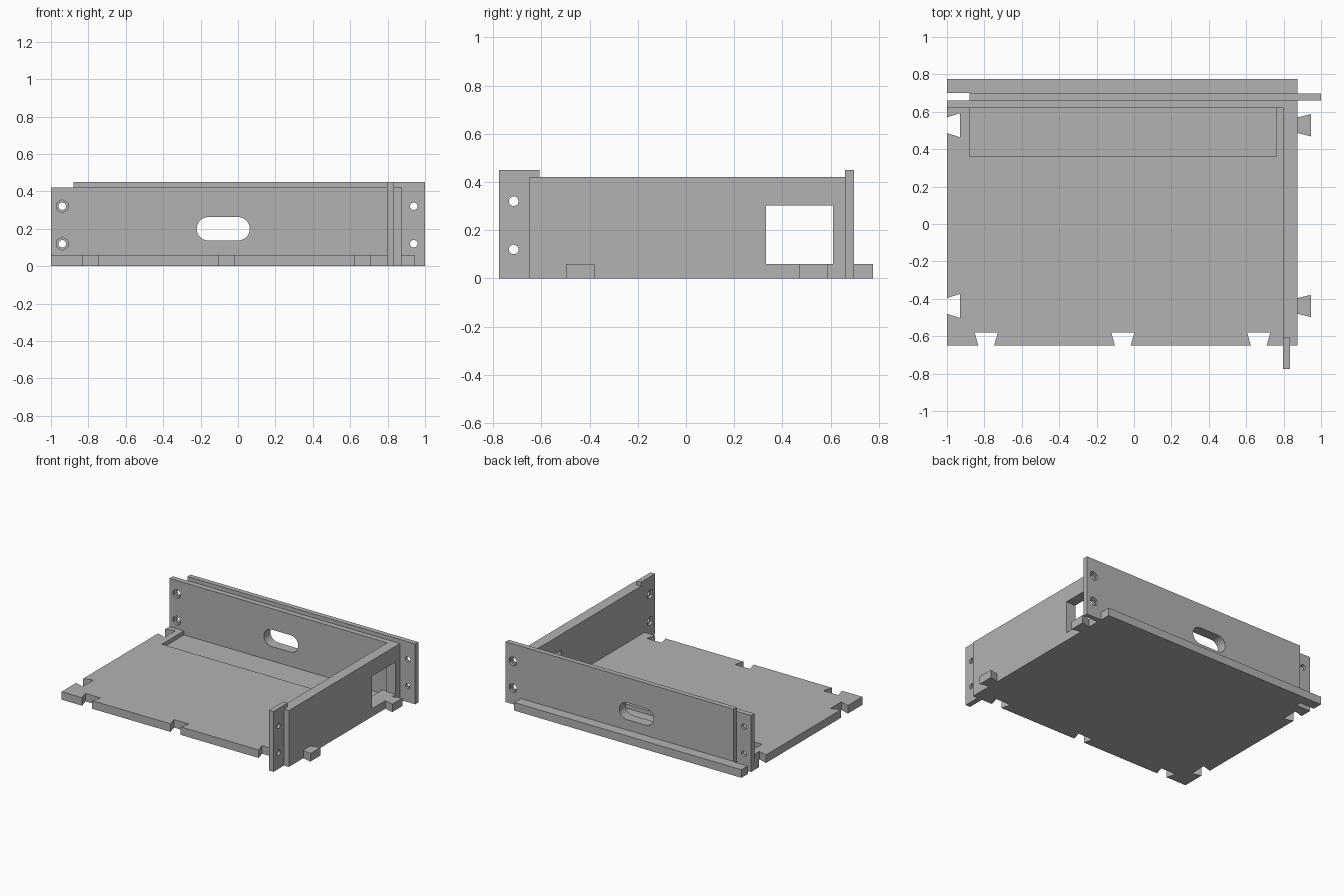
import bpy, bmesh
from math import sin, cos, pi
from mathutils import Matrix, Vector

cube = bpy.data.objects.get("Cube")
if cube:
    bpy.data.objects.remove(cube, do_unlink=True)

grey = bpy.data.materials.new("plain grey")
grey.use_nodes = True
grey.diffuse_color = (0.45, 0.45, 0.45, 1)
grey.node_tree.nodes["Principled BSDF"].inputs["Base Color"].default_value = grey.diffuse_color

# Where the two profile coordinates and the depth go, for each extrusion axis
PLACE = {"x": lambda a, b, d: (d, a, b),
         "y": lambda a, b, d: (a, d, b),
         "z": lambda a, b, d: (a, b, d)}


def prism(name, profile, axis, start, end):
    """Extrude a closed profile along an axis."""
    bm = bmesh.new()
    face = bm.faces.new([bm.verts.new(PLACE[axis](a, b, start)) for a, b in profile])
    step = Vector(PLACE[axis](0, 0, end - start))
    new = bmesh.ops.extrude_face_region(bm, geom=[face], use_keep_orig=True)["geom"]
    bmesh.ops.translate(bm, vec=step, verts=[v for v in new if isinstance(v, bmesh.types.BMVert)])
    bmesh.ops.recalc_face_normals(bm, faces=bm.faces)
    mesh = bpy.data.meshes.new(name)
    bm.to_mesh(mesh)
    bm.free()
    mesh.materials.append(grey)
    obj = bpy.data.objects.new(name, mesh)
    bpy.context.collection.objects.link(obj)
    return obj


def rect(a0, a1, b0, b1):
    return [(a0, b0), (a1, b0), (a1, b1), (a0, b1)]


def ring(a, b, radius, sides, turn=0.0):
    return [(a + radius * cos(2 * pi * i / sides + turn),
             b + radius * sin(2 * pi * i / sides + turn)) for i in range(sides)]


def cut(target, *shape):
    """Subtract a prism from a part."""
    cutter = prism("cutter", *shape)
    cutter.hide_render = True
    mod = target.modifiers.new("cut", "BOOLEAN")
    mod.operation, mod.solver, mod.object = "DIFFERENCE", "EXACT", cutter
    bpy.context.view_layer.objects.active = target
    bpy.ops.object.modifier_apply(modifier=mod.name)
    bpy.data.objects.remove(cutter, do_unlink=True)


def bolt_holes(target, position, axis, nut_face=None, inward=1):
    """A pair of round holes, with hexagonal nut pockets on one face."""
    for z in (0.12, 0.32):
        cut(target, ring(position, z, 0.02, 24), axis, -2, 2)
        if nut_face is not None:
            cut(target, ring(position, z, 0.035, 6, pi / 6), axis,
                nut_face - 0.02 * inward, nut_face + 0.018 * inward)


# Main sizes
LEFT, RIGHT, FRONT, BACK = -1.0, 0.875, -0.65, 0.775
FLOOR, TOP, HIGH = 0.06, 0.42, 0.45
JOINT = 0.07
JOINT_Y = (-0.438, 0.528)
JOINT_X = (-0.79, -0.06, 0.667)

# Base plate with dovetail sockets on the right and front edges, tabs on the left
outline = [(LEFT, FRONT)]
for x in JOINT_X:
    outline += [(x - 0.042, FRONT), (x - 0.062, FRONT + JOINT),
                (x + 0.062, FRONT + JOINT), (x + 0.042, FRONT)]
outline.append((RIGHT, FRONT))
for y in JOINT_Y:
    outline += [(RIGHT, y - 0.042), (RIGHT + JOINT, y - 0.059),
                (RIGHT + JOINT, y + 0.059), (RIGHT, y + 0.042)]
outline += [(RIGHT, BACK), (LEFT, BACK)]
# Slot that takes the neighbouring back panel
outline += [(LEFT, 0.7), (-0.88, 0.7), (-0.88, 0.66), (LEFT, 0.66)]
for y in reversed(JOINT_Y):
    outline += [(LEFT, y + 0.042), (LEFT + JOINT, y + 0.064),
                (LEFT + JOINT, y - 0.064), (LEFT, y - 0.042)]
base = prism("base_plate", outline, "z", 0, FLOOR)

# Shallow pocket in the floor in front of the back wall
cut(base, rect(-0.88, 0.76, 0.36, 0.62), "z", 0.03, 0.2)

# Back wall: two offset layers
back_inner = prism("back_wall_inner", rect(LEFT, RIGHT, FLOOR, TOP), "y", 0.62, 0.66)
back_outer = prism("back_wall_outer",
                   [(-0.88, FLOOR), (RIGHT, FLOOR), (RIGHT, 0), (1, 0), (1, HIGH), (-0.88, HIGH)],
                   "y", 0.66, 0.697)

# Rounded cable slot through both layers
slot = []
for i in range(26):
    side = 1 if i < 13 else -1
    angle = -pi / 2 + pi * (i % 13) / 12 + (0 if side > 0 else pi)
    slot.append((-0.079 + side * 0.079 + 0.063 * cos(angle), 0.2 + 0.063 * sin(angle)))
for wall in (back_inner, back_outer):
    cut(wall, slot, "y", 0.5, 0.8)
bolt_holes(back_inner, -0.94, "y", 0.62, 1)
bolt_holes(back_outer, 0.94, "y", 0.697, -1)

# Side wall: outer layer, and inner layer with a taller front flange
side_outer = prism("side_wall_outer", rect(FRONT, 0.62, FLOOR, TOP), "x", 0.835, RIGHT)
side_inner = prism("side_wall_inner",
                   [(-0.775, 0), (FRONT, 0), (FRONT, FLOOR), (0.62, FLOOR), (0.62, TOP),
                    (-0.607, TOP), (-0.607, HIGH), (-0.775, HIGH)],
                   "x", 0.797, 0.835)

# Square opening through both layers
for wall in (side_outer, side_inner):
    cut(wall, rect(0.332, 0.609, 0.02, 0.302), "x", 0.7, 1.0)
bolt_holes(side_inner, -0.715, "x", 0.797, 1)
